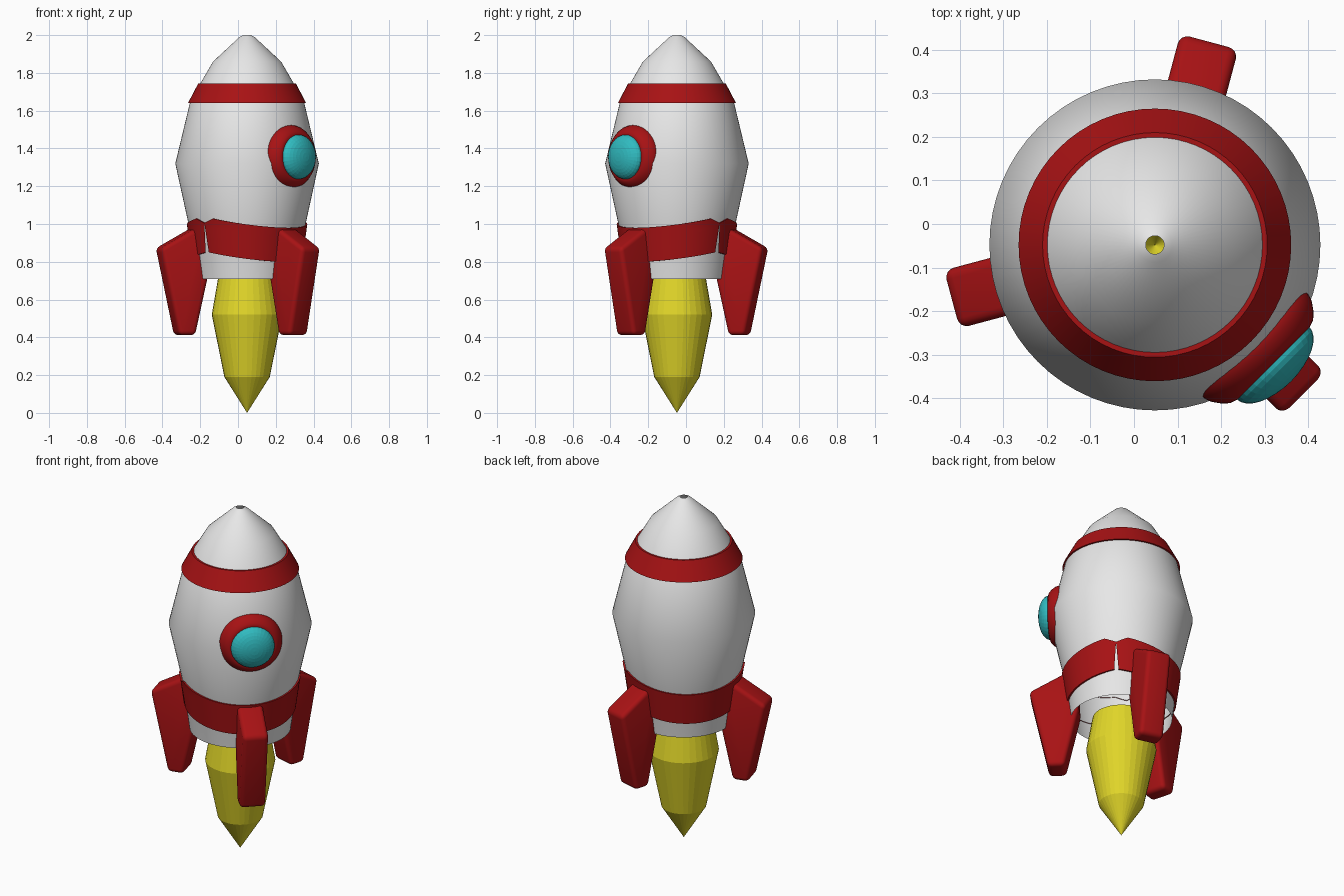
import bpy, bmesh, math
from mathutils import Matrix, Vector

if "Cube" in bpy.data.objects:
    bpy.data.objects.remove(bpy.data.objects["Cube"])

AXIS = Vector((0.048, -0.048, 0))      # rocket's centre line
FACING = math.radians(-45)             # direction of the porthole


def material(name, rgb):
    m = bpy.data.materials.new(name)
    m.diffuse_color = (*rgb, 1)
    m.use_nodes = True
    m.node_tree.nodes["Principled BSDF"].inputs["Base Color"].default_value = m.diffuse_color
    return m


WHITE = material("white_paint", (0.8, 0.8, 0.8))
RED = material("red_paint", (0.39, 0.006, 0.007))
YELLOW = material("flame_yellow", (0.76, 0.68, 0.022))
TEAL = material("glass_teal", (0.03, 0.5, 0.53))


def add_object(name, bm, mat, smooth=None):
    bmesh.ops.remove_doubles(bm, verts=bm.verts, dist=1e-5)
    bmesh.ops.recalc_face_normals(bm, faces=bm.faces)
    me = bpy.data.meshes.new(name)
    bm.to_mesh(me)
    bm.free()
    me.materials.append(mat)
    ob = bpy.data.objects.new(name, me)
    bpy.context.collection.objects.link(ob)
    if smooth:
        bpy.ops.object.select_all(action='DESELECT')
        ob.select_set(True)
        bpy.context.view_layer.objects.active = ob
        bpy.ops.object.shade_smooth_by_angle(angle=math.radians(smooth))
    return ob


def skin(bm, columns, closed):
    """Join neighbouring columns of points with quads."""
    cols = [[bm.verts.new(p) for p in c] for c in columns]
    n = len(cols)
    for i in range(n if closed else n - 1):
        a, b = cols[i], cols[(i + 1) % n]
        for j in range(len(a) - 1):
            bm.faces.new((a[j], b[j], b[j + 1], a[j + 1]))


def lathe(name, profile, sides, mat, smooth=None, matrix=None):
    bm = bmesh.new()
    cols = []
    for i in range(sides):
        a = math.tau * i / sides
        cols.append([(r * math.cos(a), r * math.sin(a), z) for r, z in profile])
    skin(bm, cols, True)
    bmesh.ops.remove_doubles(bm, verts=bm.verts, dist=1e-5)
    bmesh.ops.dissolve_degenerate(bm, edges=bm.edges, dist=1e-6)
    bmesh.ops.transform(bm, matrix=matrix or Matrix.Translation(AXIS), verts=bm.verts)
    return add_object(name, bm, mat, smooth)


# Hull: open shell with a small vent at the tip
HULL = [(0.27, 0.71), (0.31, 1.0), (0.38, 1.32), (0.303, 1.64),
        (0.247, 1.745), (0.18, 1.86), (0.04, 1.99), (0.021, 2.0)]


def hull_radius(z):
    for (r0, z0), (r1, z1) in zip(HULL, HULL[1:]):
        if z <= z1:
            return r0 + (r1 - r0) * (z - z0) / (z1 - z0)
    return HULL[-1][0]


lathe("hull", HULL, 64, WHITE, 40)

# Upper band: thin raised collar under the nose
lathe("upper_band", [(0.298, 1.64), (0.313, 1.64), (0.258, 1.745), (0.242, 1.745)],
      64, RED, 40)

# Lower band: two tilted half collars that meet at notched side seams
for label, turn in (("front", 0), ("back", math.pi)):
    bm = bmesh.new()
    cols = []
    steps = 64
    for i in range(steps + 1):
        d = math.radians(-90 + 180 * i / steps)
        tilt = 1 - math.cos(d)
        top, low = 0.98 + 0.06 * tilt, 0.80 + 0.05 * tilt
        to_seam = math.pi / 2 - abs(d)
        notch = math.radians(11)
        if to_seam < notch:
            top -= 0.035 * (1 - to_seam / notch)
        col = []
        for k in range(9):
            z = low + (top - low) * k / 8
            # the ends taper away from the seam towards the lower edge
            gap = math.radians(2.2) * (1 - k / 8)
            a = FACING + turn + d * (1 - gap / (math.pi / 2))
            r = hull_radius(z) + 0.009
            p = Vector((math.cos(a), math.sin(a), 0))
            if k == 0:
                col.append(AXIS + p * (r - 0.014) + Vector((0, 0, z)))
            col.append(AXIS + p * r + Vector((0, 0, z)))
            if k == 8:
                col.append(AXIS + p * (r - 0.014) + Vector((0, 0, z)))
        cols.append(col)
    skin(bm, cols, False)
    add_object("lower_band_" + label, bm, RED, 40)

# Flame: faceted, open at the top
lathe("flame", [(0, 0), (0.12, 0.19), (0.187, 0.52), (0.153, 0.715)], 32, YELLOW)

# Fins: rounded slabs, three around the hull
FIN = [(0.23, 0.985), (0.275, 0.99), (0.487, 0.872), (0.388, 0.412),
       (0.298, 0.412), (0.222, 0.75)]
for i in range(3):
    bm = bmesh.new()
    half = 0.069
    face = bm.faces.new([bm.verts.new((r, -half, z)) for r, z in FIN])
    out = bmesh.ops.extrude_face_region(bm, geom=[face])
    moved = [v for v in out["geom"] if isinstance(v, bmesh.types.BMVert)]
    bmesh.ops.translate(bm, verts=moved, vec=(0, 2 * half, 0))
    bmesh.ops.recalc_face_normals(bm, faces=bm.faces)
    bmesh.ops.bevel(bm, geom=list(bm.edges), offset=0.03, segments=4,
                    profile=0.5, affect='EDGES', clamp_overlap=True)
    bmesh.ops.transform(bm, verts=bm.verts, matrix=Matrix.Translation(AXIS)
                        @ Matrix.Rotation(FACING + math.tau * i / 3, 4, 'Z'))
    add_object("fin_%d" % (i + 1), bm, RED, 40)

# Porthole: rounded ring and domed glass, turned to face outwards
PORT = (Matrix.Translation(AXIS + Vector((0, 0, 1.355)))
        @ Matrix.Rotation(FACING, 4, 'Z') @ Matrix.Rotation(math.pi / 2, 4, 'Y'))
lathe("porthole_ring", [(0.165, 0.28), (0.17, 0.325), (0.164, 0.345), (0.15, 0.365),
                        (0.135, 0.379), (0.118, 0.385), (0.10, 0.378)],
      48, RED, 50, PORT)
dome = [(0.118 * math.cos(t), 0.383 + 0.06 * math.sin(t))
        for t in (math.pi / 2 * k / 8 for k in range(8))] + [(0, 0.443)]
lathe("porthole_glass", [(0.116, 0.36)] + dome, 32, TEAL, None, PORT)
